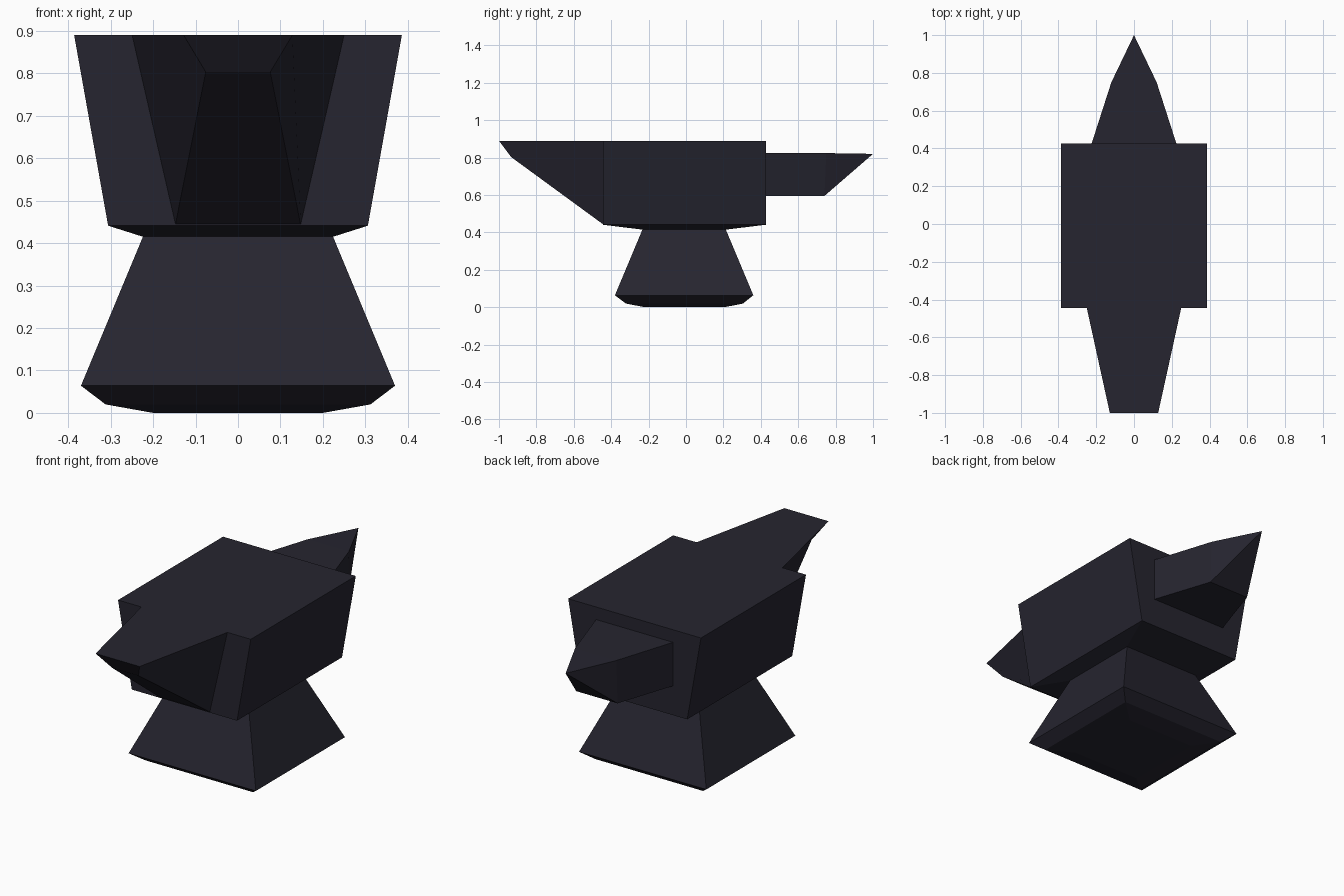
import bpy

if "Cube" in bpy.data.objects:
    bpy.data.objects.remove(bpy.data.objects["Cube"])

iron = bpy.data.materials.new("dark iron")
iron.diffuse_color = (0.019, 0.018, 0.029, 1)
iron.use_nodes = True
iron.node_tree.nodes["Principled BSDF"].inputs["Base Color"].default_value = iron.diffuse_color


def loft(name, rings, cap_start=True, cap_end=True):
    """Skin four-cornered rings into one flat-faced object."""
    verts = [p for ring in rings for p in ring]
    faces = []
    for r in range(len(rings) - 1):
        for i in range(4):
            a, b = r * 4 + i, r * 4 + (i + 1) % 4
            faces.append((a, b, b + 4, a + 4))
    if cap_start:
        faces.append((3, 2, 1, 0))
    if cap_end:
        n = len(verts)
        faces.append((n - 4, n - 3, n - 2, n - 1))
    mesh = bpy.data.meshes.new(name)
    mesh.from_pydata(verts, [], faces)
    mesh.materials.append(iron)
    obj = bpy.data.objects.new(name, mesh)
    bpy.context.collection.objects.link(obj)
    # Outward normals
    bpy.context.view_layer.objects.active = obj
    obj.select_set(True)
    bpy.ops.object.mode_set(mode='EDIT')
    bpy.ops.mesh.select_all(action='SELECT')
    bpy.ops.mesh.remove_doubles(threshold=0.0005)
    bpy.ops.mesh.normals_make_consistent(inside=False)
    bpy.ops.object.mode_set(mode='OBJECT')
    obj.select_set(False)
    return obj


def level(z, hx, y0, y1):
    """Horizontal rectangle at height z."""
    return [(-hx, y0, z), (hx, y0, z), (hx, y1, z), (-hx, y1, z)]


def section(y_bot, z_bot, hx_bot, y_top, z_top, hx_top):
    """Upright, possibly slanted, trapezoid section."""
    return [(-hx_bot, y_bot, z_bot), (hx_bot, y_bot, z_bot),
            (hx_top, y_top, z_top), (-hx_top, y_top, z_top)]


# Foot, waist and main block in one continuous skin
loft("anvil_body", [
    level(0.0, 0.20, -0.22, 0.205),
    level(0.02, 0.312, -0.322, 0.305),
    level(0.064, 0.37, -0.38, 0.36),
    level(0.415, 0.224, -0.233, 0.213),
    level(0.441, 0.306, -0.445, 0.427),
    level(0.89, 0.386, -0.445, 0.427),
])

# Tapered heel at the front
loft("heel", [
    section(-0.44, 0.441, 0.148, -0.44, 0.89, 0.251),
    section(-0.935, 0.803, 0.076, -1.0, 0.89, 0.128),
], cap_start=False)

# Pointed horn at the back; last ring collapses to the tip
loft("horn", [
    section(0.427, 0.595, 0.224, 0.427, 0.824, 0.224),
    section(0.74, 0.595, 0.12, 0.75, 0.824, 0.12),
    section(1.0, 0.82, 0, 1.0, 0.82, 0),
], cap_start=False, cap_end=False)
